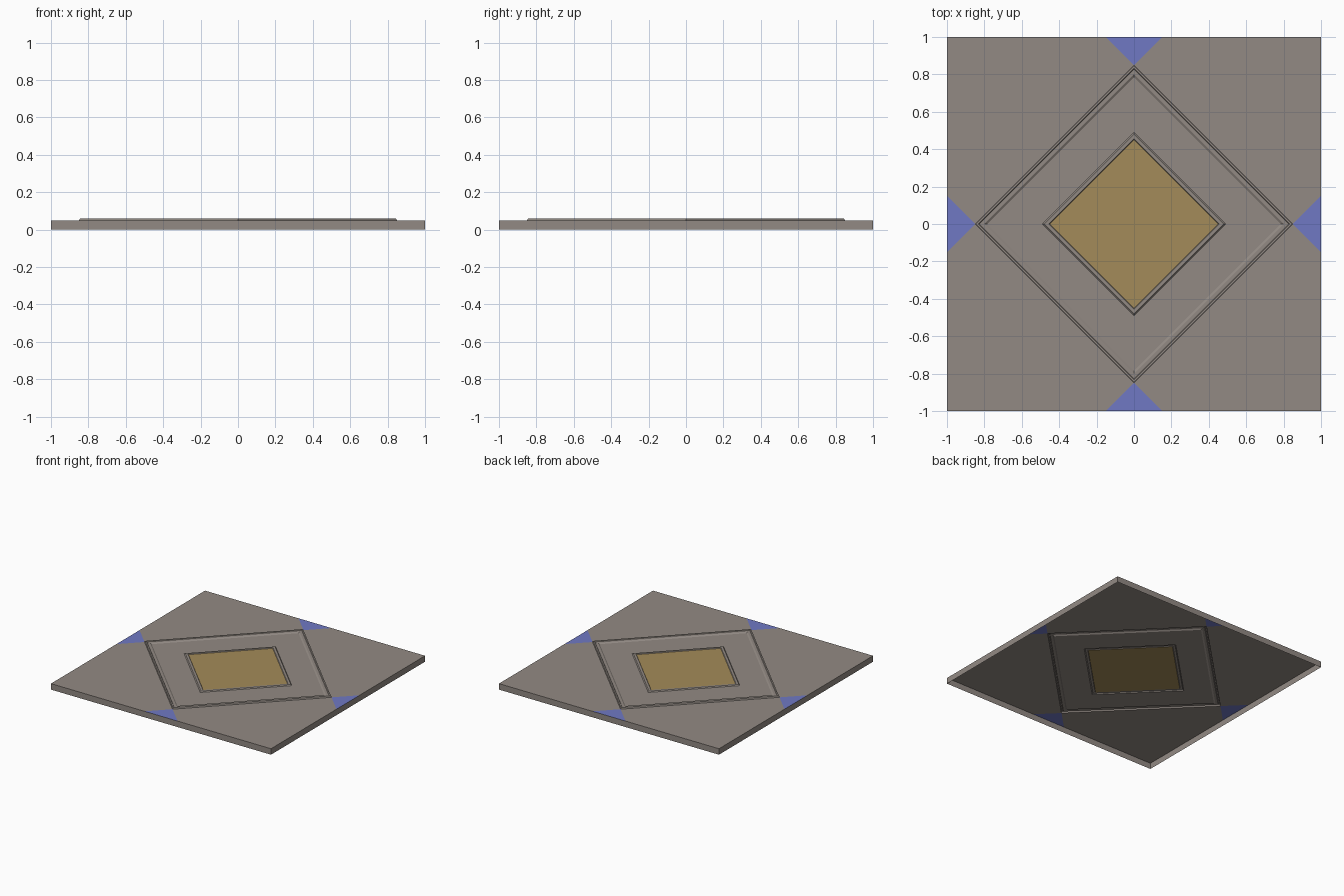
import bpy, bmesh, random
from mathutils import Matrix
from math import pi

if "Cube" in bpy.data.objects:
    bpy.data.objects.remove(bpy.data.objects["Cube"])

random.seed(4)

def material(name, rgb):
    m = bpy.data.materials.new(name)
    m.diffuse_color = (*rgb, 1)
    m.use_nodes = True
    m.node_tree.nodes["Principled BSDF"].inputs["Base Color"].default_value = m.diffuse_color
    return m

STONE = material("stone", (0.29, 0.255, 0.23))
GOLD = material("gold", (0.37, 0.26, 0.10))
BLUE = material("blue_enamel", (0.16, 0.19, 0.55))

LOW = 0.049   # height of the seams between the stones

def finish(name, bm, mat):
    me = bpy.data.meshes.new(name)
    bm.to_mesh(me)
    bm.free()
    me.materials.append(mat)
    ob = bpy.data.objects.new(name, me)
    bpy.context.collection.objects.link(ob)

def poly(bm, pts):
    return bm.faces.new([bm.verts.new(p) for p in pts])

def four_way(bm):
    # repeat one quarter around the vertical axis
    geom = bm.verts[:] + bm.edges[:] + bm.faces[:]
    for i in range(1, 4):
        new = bmesh.ops.duplicate(bm, geom=geom)["geom"]
        bmesh.ops.rotate(bm, verts=[v for v in new if isinstance(v, bmesh.types.BMVert)],
                         cent=(0, 0, 0), matrix=Matrix.Rotation(i * pi / 2, 3, 'Z'))

def raised(bm, pts, width, height):
    # flat stone with a sloped border
    f = poly(bm, [(x, y, LOW) for x, y in pts])
    bmesh.ops.inset_individual(bm, faces=[f], thickness=width, depth=height, use_even_offset=True)
    return f

def diamond_rim(name, profile):
    # sweep (radius, height) profile around the diamond
    bm = bmesh.new()
    for (r0, z0), (r1, z1) in zip(profile, profile[1:]):
        poly(bm, [(r0, 0, z0), (0, r0, z0), (0, r1, z1), (r1, 0, z1)])
    four_way(bm)
    bmesh.ops.remove_doubles(bm, verts=bm.verts[:], dist=1e-4)
    finish(name, bm, STONE)

# four corner slabs
bm = bmesh.new()
raised(bm, [(0, 0.85), (0.85, 0), (1, 0.15), (1, 1), (0.15, 1)], 0.012, 0.005)
four_way(bm)
finish("corner_slabs", bm, STONE)

# outer skirt, open underneath
bm = bmesh.new()
poly(bm, [(1, -1, 0), (1, 1, 0), (1, 1, LOW), (1, -1, LOW)])
four_way(bm)
bmesh.ops.remove_doubles(bm, verts=bm.verts[:], dist=1e-4)
finish("side_skirt", bm, STONE)

# blue triangles at the edge midpoints
bm = bmesh.new()
poly(bm, [(0.85, 0, LOW), (1, -0.15, LOW), (1, 0.15, LOW)])
four_way(bm)
finish("edge_triangles", bm, BLUE)

# raised diamond frames
diamond_rim("outer_frame", [(0.85, LOW), (0.845, 0.06), (0.832, 0.06), (0.827, 0.056),
                            (0.80, 0.056), (0.785, LOW)])
diamond_rim("inner_frame", [(0.49, LOW), (0.48, 0.056), (0.455, 0.056), (0.45, 0.052)])

# ring of cut paving stones, three per side
bm = bmesh.new()
outer = [(0.785, 0), (0.525, 0.26), (0.26, 0.525), (0, 0.785)]
inner = [(0.49, 0), (0.33, 0.16), (0.16, 0.33), (0, 0.49)]
for i in range(3):
    raised(bm, [outer[i], outer[i + 1], inner[i + 1], inner[i]], 0.012, 0.005)
four_way(bm)
for v in bm.verts:
    if v.co.z > LOW + 0.002:
        v.co.z += random.uniform(-0.002, 0.001)
finish("paving_ring", bm, STONE)

# gold centre plate
bm = bmesh.new()
poly(bm, [(0.45, 0, 0.052), (0, 0.45, 0.052), (-0.45, 0, 0.052), (0, -0.45, 0.052)])
finish("centre_plate", bm, GOLD)
